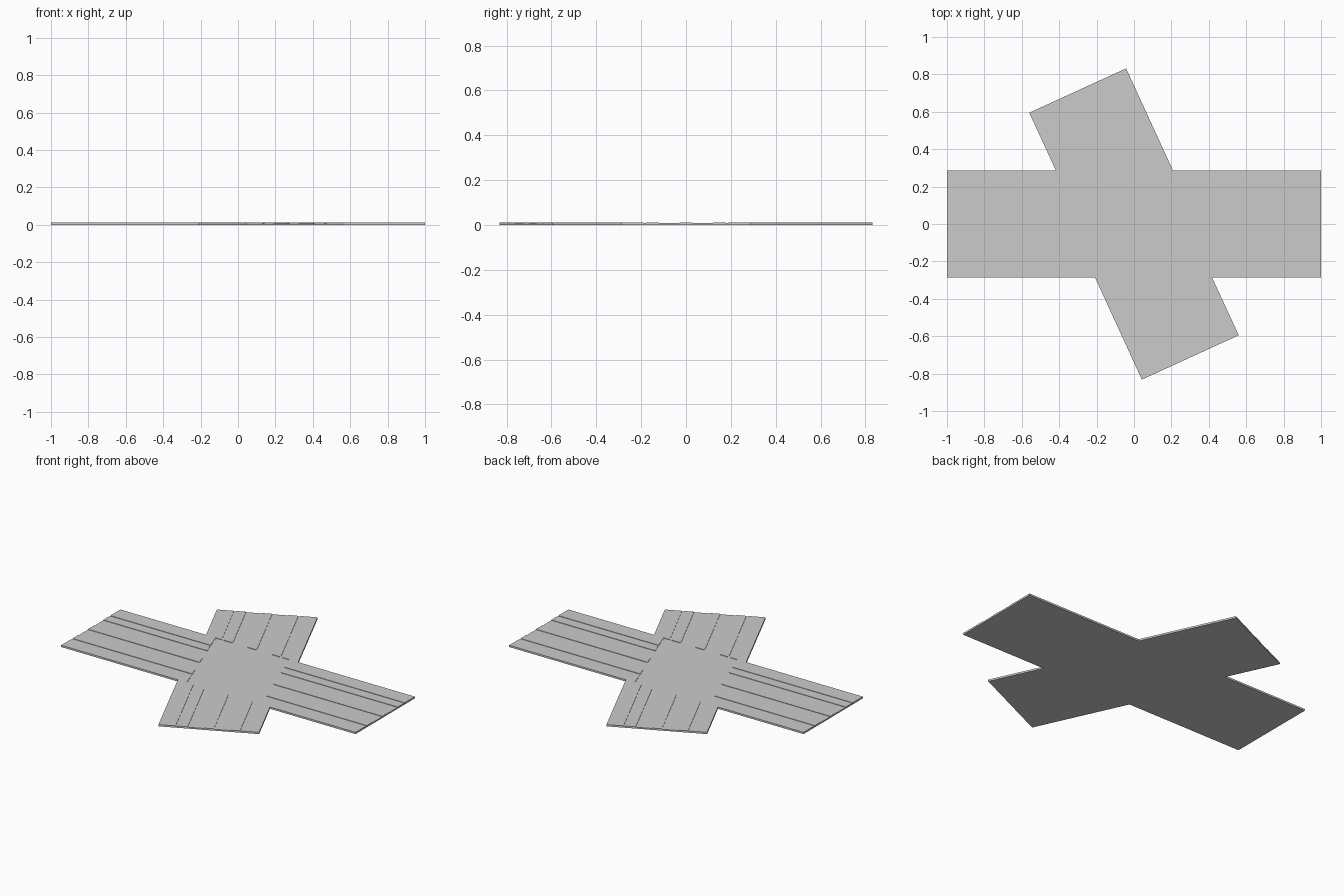
import bpy, bmesh
from mathutils import Vector

if "Cube" in bpy.data.objects:
    bpy.data.objects.remove(bpy.data.objects["Cube"])

BASE, TOP = 0.0085, 0.0112      # road slab height, raised strip height


def prism(bm, pts, z0, z1):
    lo = [bm.verts.new((x, y, z0)) for x, y in pts]
    f = bm.faces.new(lo)
    r = bmesh.ops.extrude_face_region(bm, geom=[f])
    for v in r["geom"]:
        if isinstance(v, bmesh.types.BMVert):
            v.co.z = z1


def make(name, outlines, z0, z1):
    bm = bmesh.new()
    for pts in outlines:
        prism(bm, pts, z0, z1)
    bmesh.ops.recalc_face_normals(bm, faces=bm.faces)
    me = bpy.data.meshes.new(name)
    bm.to_mesh(me)
    bm.free()
    ob = bpy.data.objects.new(name, me)
    bpy.context.collection.objects.link(ob)
    return ob


def turn(pts):
    return [(-x, -y) for x, y in pts]


def mix(a, b, t):
    return tuple(Vector(a).lerp(Vector(b), t))


# Crossing slab: half outline, then the same half turned by 180 degrees
W = 0.287
half = [(1, -W), (1, W), (0.208, W), (-0.042, 0.832), (-0.56, 0.595), (-0.418, W)]
make("road_slab", [half + turn(half)], 0, BASE)

# Raised bands across the road width: pavements and lane strips
pavements = [(0, 0.17), (0.83, 1)]
lanes = [(0.19, 0.29), (0.45, 0.55), (0.71, 0.81)]


def main_band(a, b):
    y0, y1 = W - 2 * W * a, W - 2 * W * b
    inner = lambda y: 0.25 - 0.36 * y
    return [(inner(y0), y0), (inner(y1), y1), (1, y1), (1, y0)]


def side_band(a, b):
    far = [mix((-0.56, 0.595), (-0.042, 0.832), t) for t in (a, b)]
    near = [mix((-0.418, W), (0.208, W), t) for t in (a, b)]
    return [near[0], near[1], far[1], far[0]]


for name, bands in (("pavement", pavements), ("lane_strip", lanes)):
    for arm, fn in (("main_road", main_band), ("side_road", side_band)):
        shapes = [fn(a, b) for a, b in bands]
        make(f"{arm}_{name}", shapes + [turn(s) for s in shapes], BASE - 0.001, TOP)
